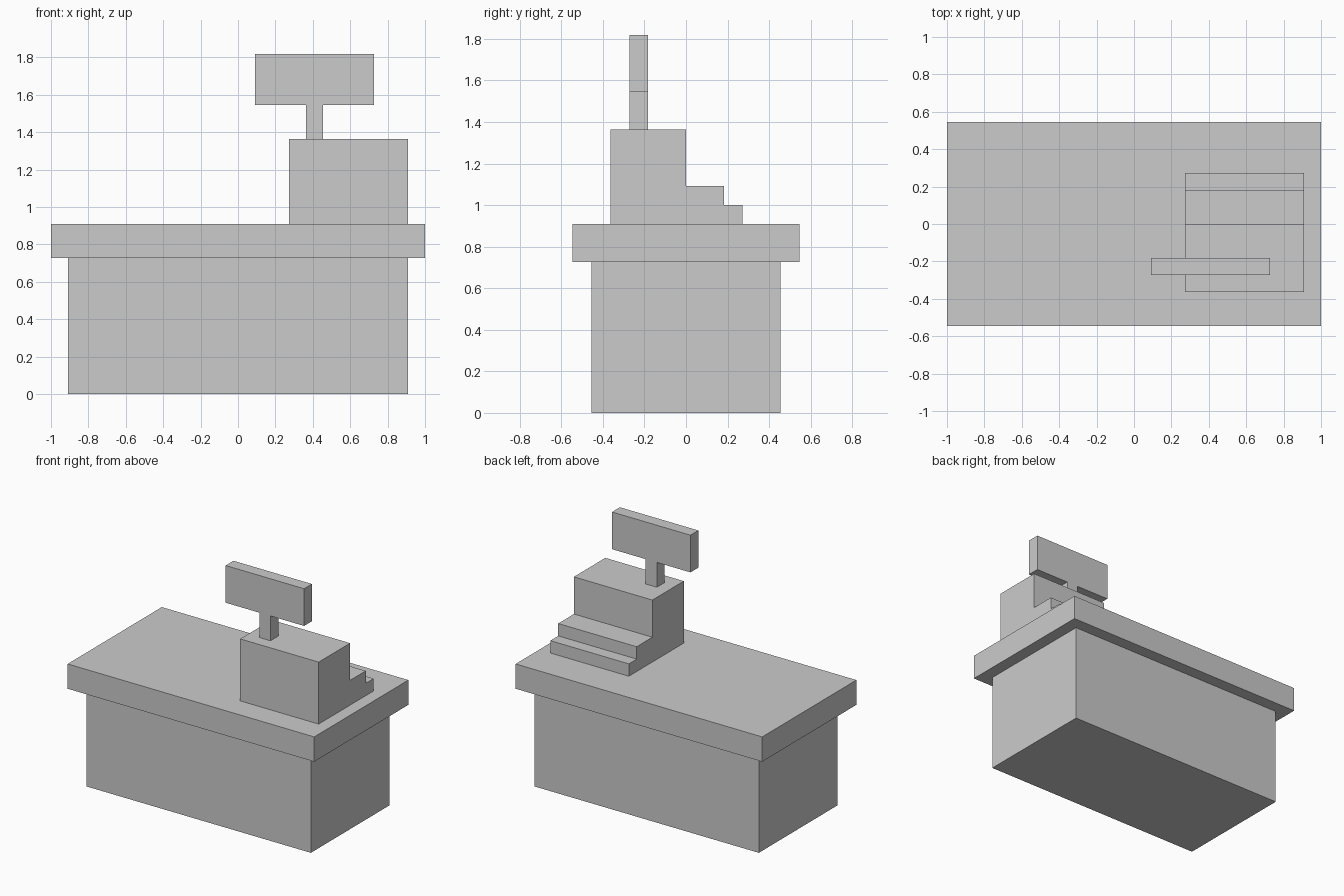
import bpy, bmesh

if "Cube" in bpy.data.objects:
    bpy.data.objects.remove(bpy.data.objects["Cube"])

U = 1 / 11  # the model sits on a regular grid of this step


def extrude_profile(name, profile, x0, x1):
    """Extrude a closed (y, z) outline along x; all values in grid steps."""
    bm = bmesh.new()
    face = bm.faces.new([bm.verts.new((x0 * U, y * U, z * U)) for y, z in profile])
    ext = bmesh.ops.extrude_face_region(bm, geom=[face])
    moved = [g for g in ext["geom"] if isinstance(g, bmesh.types.BMVert)]
    bmesh.ops.translate(bm, verts=moved, vec=((x1 - x0) * U, 0, 0))
    bmesh.ops.recalc_face_normals(bm, faces=bm.faces)
    mesh = bpy.data.meshes.new(name)
    bm.to_mesh(mesh)
    bm.free()
    obj = bpy.data.objects.new(name, mesh)
    bpy.context.collection.objects.link(obj)
    return obj


def box(name, x, y, z):
    """Box from (min, max) ranges in grid steps."""
    outline = [(y[0], z[0]), (y[1], z[0]), (y[1], z[1]), (y[0], z[1])]
    return extrude_profile(name, outline, *x)


# Counter: cabinet with an overhanging top
box("counter_base", (-10, 10), (-5, 5), (0, 8))
box("counter_top", (-11, 11), (-6, 6), (8, 10))

# Register: stepped body with keyboard and drawer steps at the back
extrude_profile("register_body",
                [(-4, 10), (3, 10), (3, 11), (2, 11), (2, 12), (0, 12), (0, 15), (-4, 15)],
                3, 10)

# Customer display on a short pole
box("display_pole", (4, 5), (-3, -2), (15, 17))
box("display_screen", (1, 8), (-3, -2), (17, 20))
